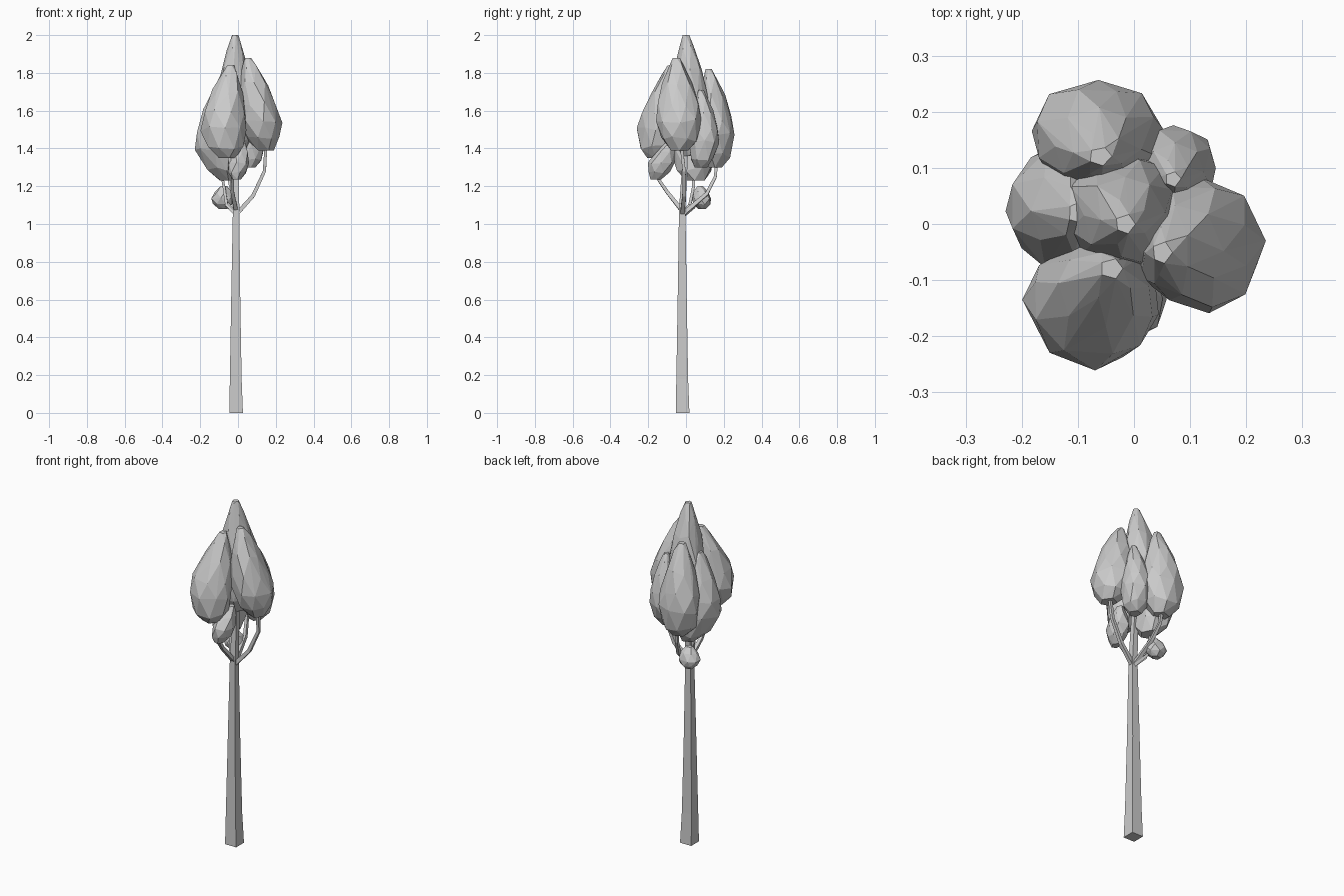
import bpy, bmesh, math, random
from mathutils import Vector

if "Cube" in bpy.data.objects:
    bpy.data.objects.remove(bpy.data.objects["Cube"])

random.seed(4)

# height fraction and width fraction of a leaf clump, bottom to top
PEAR = [(0, .42), (.12, .82), (.32, 1), (.5, .93), (.72, .68), (.9, .38), (1, .17)]
EGG = [(0, .4), (.2, .85), (.45, 1), (.75, .75), (1, .3)]


def finish(name, bm):
    bmesh.ops.recalc_face_normals(bm, faces=bm.faces)
    mesh = bpy.data.meshes.new(name)
    bm.to_mesh(mesh)
    bm.free()
    ob = bpy.data.objects.new(name, mesh)
    bpy.context.collection.objects.link(ob)
    return ob


def clump(name, x, y, z, base, apex, profile=PEAR, belly=.34, sides=8):
    """Faceted leaf clump: x, y, z are (min, max); base and apex are xy points."""
    mid = Vector(((x[0] + x[1]) / 2, (y[0] + y[1]) / 2))
    rx, ry = (x[1] - x[0]) / 2, (y[1] - y[0]) / 2
    base, apex = Vector(base), Vector(apex)
    bm = bmesh.new()
    for i, (t, r) in enumerate(profile):
        if t < belly:
            c = base.lerp(mid, min(1, t / belly * 1.2))
        else:
            c = mid.lerp(apex, ((t - belly) / (1 - belly)) ** 1.1)
        n = sides if 0 < t < .8 else 5
        for k in range(n):
            a = math.tau * (k + .5 * (i % 2)) / n + random.uniform(-.12, .12)
            j = r * random.uniform(.96, 1.05)
            h = t if t in (0, 1) else t + random.uniform(-.03, .03)
            bm.verts.new((c.x + rx * j * math.cos(a), c.y + ry * j * math.sin(a),
                          z[0] + (z[1] - z[0]) * h))
    res = bmesh.ops.convex_hull(bm, input=bm.verts)
    inner = [v for v in bm.verts if not v.link_faces]
    bmesh.ops.delete(bm, geom=inner, context='VERTS')
    return finish(name, bm)


def limb(name, points, sides=4):
    """Tapered tube through (x, y, z, radius) points."""
    bm = bmesh.new()
    pts = [Vector(p[:3]) for p in points]
    rings = []
    for i, p in enumerate(points):
        d = (pts[min(i + 1, len(pts) - 1)] - pts[max(i - 1, 0)]).normalized()
        if i == 0 and p[2] == 0:
            d = Vector((0, 0, 1))
        u = Vector((0, 1, 0)).cross(d).normalized()
        v = d.cross(u)
        rings.append([bm.verts.new(pts[i] + p[3] * (
            u * math.cos(math.tau * (k + .5) / sides) + v * math.sin(math.tau * (k + .5) / sides)))
            for k in range(sides)])
    for a, b in zip(rings, rings[1:]):
        for k in range(sides):
            bm.faces.new((a[k], a[(k + 1) % sides], b[(k + 1) % sides], b[k]))
    bm.faces.new(rings[0][::-1])
    bm.faces.new(rings[-1])
    return finish(name, bm)


# trunk and branches
limb("trunk", [(-.01, -.018, 0, .051), (-.012, -.02, .18, .044), (-.012, -.02, .6, .034),
               (-.01, -.02, 1.08, .024), (-.01, 0, 1.42, .018)])
limb("branch_right", [(-.01, -.02, 1.05, .016), (.08, -.01, 1.15, .014),
                      (.14, -.01, 1.28, .012), (.15, -.03, 1.46, .01)])
limb("branch_back", [(-.01, -.02, 1.05, .016), (-.03, .11, 1.16, .013),
                     (-.05, .155, 1.25, .011), (-.06, .17, 1.4, .01)])
limb("branch_front", [(-.01, -.02, 1.07, .015), (-.03, -.1, 1.17, .013),
                      (-.03, -.155, 1.25, .011), (-.06, -.16, 1.44, .01)])
limb("branch_left", [(-.01, -.02, 1.05, .014), (-.06, .02, 1.1, .011),
                     (-.075, .04, 1.2, .01), (-.1, .04, 1.34, .009)])
limb("twig_low", [(-.01, -.01, 1.05, .012), (-.04, .04, 1.09, .01), (-.08, .08, 1.14, .008)])

# leaf clumps
clump("leaves_centre", (-.13, .085), (-.085, .13), (1.36, 2), (-.02, .02), (-.015, 0), belly=.45)
clump("leaves_front", (-.195, .04), (-.257, -.04), (1.35, 1.84), (-.06, -.16), (-.04, -.08))
clump("leaves_right", (.01, .23), (-.155, .08), (1.39, 1.88), (.145, -.035), (.05, -.05))
clump("leaves_back", (-.185, .05), (.06, .26), (1.3, 1.82), (-.06, .15), (-.06, .12))
clump("leaves_left", (-.23, -.02), (-.09, .145), (1.23, 1.74), (-.06, .05), (-.1, .02), belly=.42)
clump("leaves_back_right", (-.01, .15), (.02, .18), (1.3, 1.71), (.06, .08), (.07, .08), belly=.45)
clump("leaves_low_front", (-.055, .06), (-.2, -.06), (1.235, 1.43), (-.01, -.16), (.02, -.09),
      EGG, .45, 7)
clump("leaves_low_back", (-.145, -.02), (.03, .135), (1.08, 1.2), (-.08, .085), (-.075, .075),
      EGG, .45, 7)
